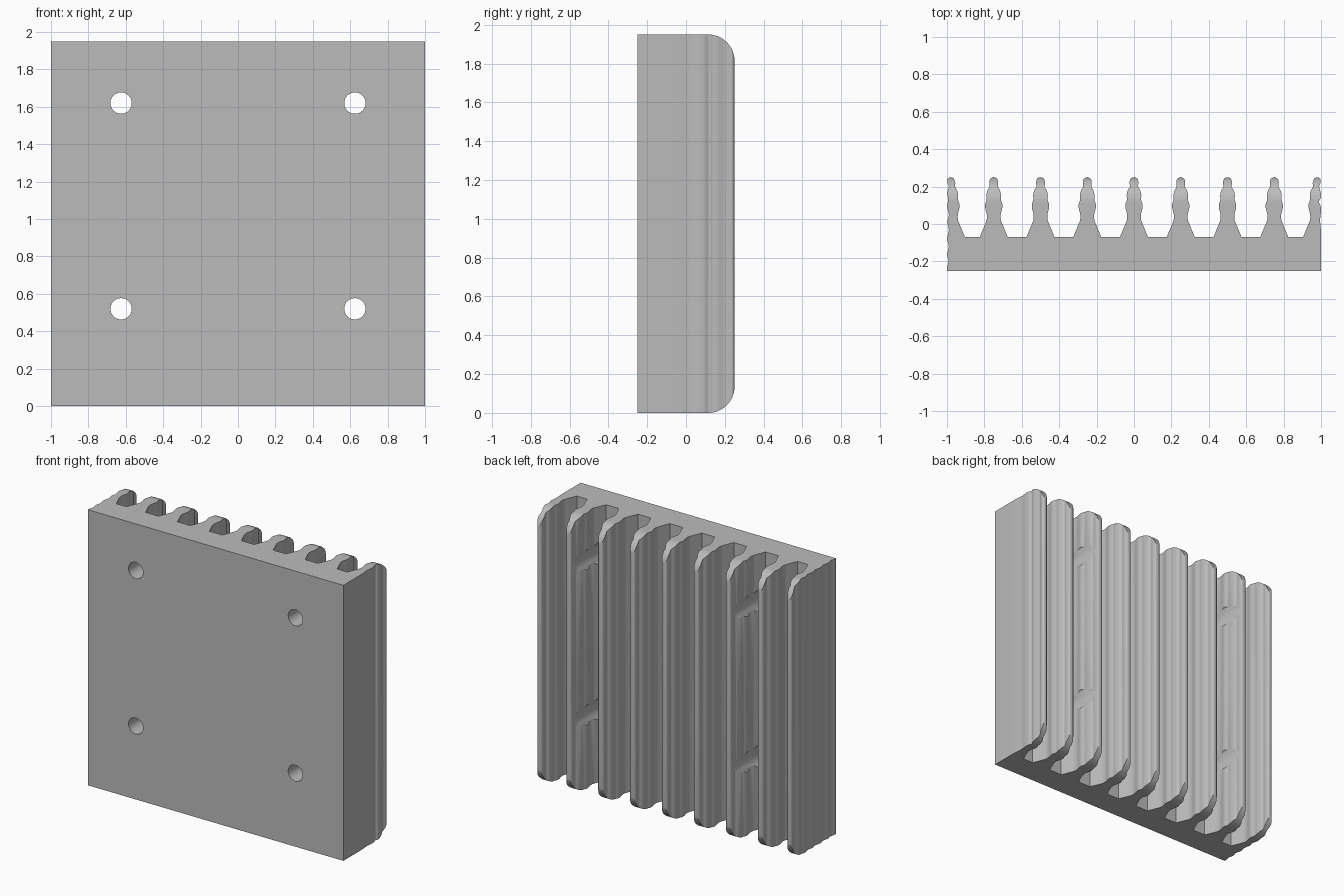
import bpy, math

HEIGHT, BACK, FRONT, FLOOR = 1.95, 0.25, -0.25, -0.07

old = bpy.data.objects.get("Cube")
if old:
    bpy.data.objects.remove(old, do_unlink=True)

metal = bpy.data.materials.new("grey_aluminium")
metal.use_nodes = True
GREY = (0.5, 0.5, 0.5, 1)
metal.diffuse_color = GREY
metal.node_tree.nodes["Principled BSDF"].inputs["Base Color"].default_value = GREY


def smooth_path(pts, steps=4):
    """Catmull-Rom curve through the points."""
    p = [pts[0]] + pts + [pts[-1]]
    out = []
    for a, b, c, d in zip(p, p[1:], p[2:], p[3:]):
        for i in range(steps):
            t = i / steps
            out.append(tuple(
                0.5 * (2 * q + (r - o) * t + (2 * o - 5 * q + 4 * r - s) * t * t
                       + (3 * q - o - 3 * r + s) * t ** 3)
                for o, q, r, s in zip(a, b, c, d)))
    return out + [pts[-1]]


def prism(name, outline, place, lo, hi):
    """Extrude a closed 2D outline; place maps (u, v, depth) to xyz."""
    n = len(outline)
    verts = [place(u, v, d) for d in (lo, hi) for u, v in outline]
    faces = [tuple(reversed(range(n))), tuple(range(n, 2 * n))]
    faces += [(i, (i + 1) % n, n + (i + 1) % n, n + i) for i in range(n)]
    mesh = bpy.data.meshes.new(name)
    mesh.from_pydata(verts, [], faces)
    obj = bpy.data.objects.new(name, mesh)
    bpy.context.collection.objects.link(obj)
    bpy.context.view_layer.objects.active = obj
    bpy.ops.object.select_all(action='DESELECT')
    obj.select_set(True)
    bpy.ops.object.mode_set(mode='EDIT')
    bpy.ops.mesh.select_all(action='SELECT')
    bpy.ops.mesh.normals_make_consistent(inside=False)
    bpy.ops.object.mode_set(mode='OBJECT')
    return obj


def cut(target, tool, operation):
    mod = target.modifiers.new("cut", 'BOOLEAN')
    mod.operation, mod.object, mod.solver = operation, tool, 'EXACT'
    bpy.context.view_layer.objects.active = target
    bpy.ops.object.modifier_apply(modifier=mod.name)
    bpy.data.objects.remove(tool, do_unlink=True)


# Fin side: half width and depth, rippled from flared root to round tip
ripple = smooth_path([
    (.046, 0), (.038, .022), (.037, .05), (.045, .083), (.046, .105),
    (.038, .13), (.039, .155), (.033, .18), (.022, .2), (.024, .222),
    (.017, .243), (0, BACK)])
side = [(.075, FLOOR)] + ripple


def fin(x):
    return [(x - w, y) for w, y in side] + [(x + w, y) for w, y in side[-2::-1]]


# Outer edges of the end fins
END = 0.979
left_edge = smooth_path([
    (.998, .222), (.99, .2), (.999, .165), (.999, .14), (.988, .12),
    (.998, .095), (.999, .06), (.995, .02), (.999, -.03), (1, FLOOR)])
right_edge = smooth_path([
    (.998, .222), (.99, .2), (.999, .165), (.993, .13), (.999, .095),
    (.99, .05), (.998, .01), (.99, -.03), (.999, -.08), (.99, -.12),
    (.999, -.16), (.992, -.2), (1, -.23)])

# Extruded plate with all its fins as one cross-section
half_tip = [(w, y) for w, y in side if y < .222]
tip = [(.021 * math.cos(a), .228 + .022 * math.sin(a))
       for a in (math.pi * i / 8 for i in range(1, 8))]
outline = [(-1, FRONT)] + [(-x, y) for x, y in reversed(right_edge)]
outline += [(-END + u, v) for u, v in reversed(tip)]
outline += [(-END + w, y) for w, y in reversed(half_tip)]
for i in range(-3, 4):
    outline += fin(i * .25)
outline += [(END - w, y) for w, y in half_tip]
outline += [(END + u, v) for u, v in reversed(tip)] + left_edge + [(1, FRONT)]
sink = prism("finned_plate", outline, lambda u, v, d: (u, v, d), 0, HEIGHT)

# Round the fin ends at top and bottom
R = 0.135
arc = [math.pi / 2 * i / 12 for i in range(13)]
envelope = [(-.4, -.1), (BACK - R, -.1)]
envelope += [(BACK - R + R * math.sin(a), R - R * math.cos(a)) for a in arc]
envelope += [(BACK - R + R * math.cos(a), HEIGHT - R + R * math.sin(a)) for a in arc]
envelope += [(BACK - R, HEIGHT + .1), (-.4, HEIGHT + .1)]
cut(sink, prism("rounding", envelope, lambda u, v, d: (d, u, v), -1.2, 1.2), 'INTERSECT')

# Mounting holes, with wider clearance between the fins
for x in (-.625, .625):
    for z in (.52, 1.62):
        for radius, lo, hi in ((.057, -.4, 0), (.105, FLOOR, .4)):
            ring = [(x + radius * math.cos(math.tau * i / 40),
                     z + radius * math.sin(math.tau * i / 40)) for i in range(40)]
            cut(sink, prism("drill", ring, lambda u, v, d: (u, d, v), lo, hi), 'DIFFERENCE')

sink.data.materials.clear()
sink.data.materials.append(metal)
bpy.ops.object.select_all(action='DESELECT')
sink.select_set(True)
bpy.context.view_layer.objects.active = sink
bpy.ops.object.shade_smooth_by_angle(angle=math.radians(35))
